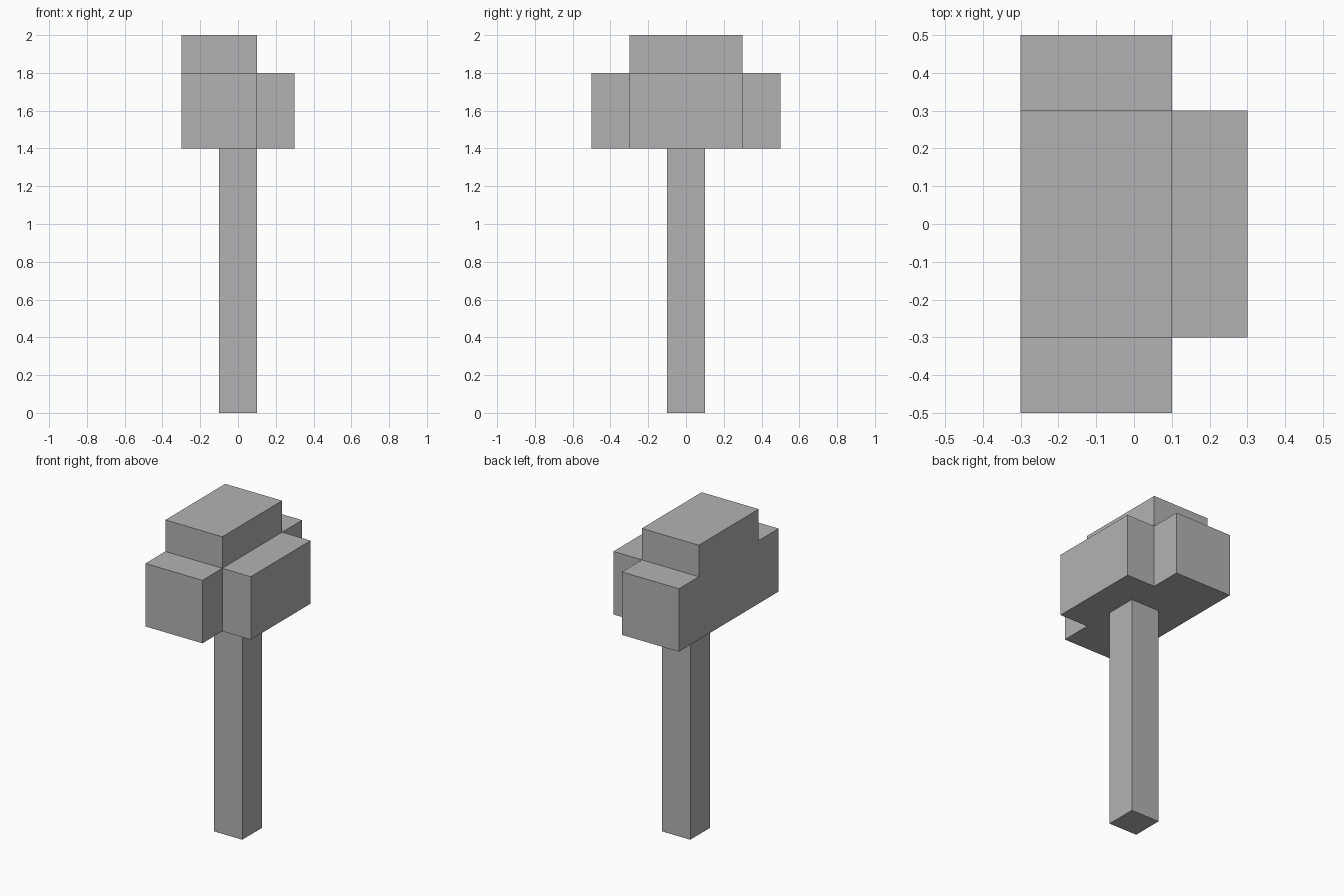
import bpy
import bmesh

cube = bpy.data.objects.get("Cube")
if cube:
    bpy.data.objects.remove(cube, do_unlink=True)

# Single flat grey
grey = bpy.data.materials.new("plain grey")
grey.use_nodes = True
colour = (0.45, 0.45, 0.45, 1)
grey.diffuse_color = colour
grey.node_tree.nodes["Principled BSDF"].inputs["Base Color"].default_value = colour


def prism(name, profile, x0, x1, hidden=None):
    """Extrude a (y, z) profile along x; drop the face pointing along 'hidden'."""
    bm = bmesh.new()
    base = bm.faces.new([bm.verts.new((x0, y, z)) for y, z in profile])
    ext = bmesh.ops.extrude_face_region(bm, geom=[base], use_keep_orig=True)
    moved = [v for v in ext["geom"] if isinstance(v, bmesh.types.BMVert)]
    bmesh.ops.translate(bm, vec=(x1 - x0, 0, 0), verts=moved)
    bmesh.ops.recalc_face_normals(bm, faces=bm.faces)
    if hidden:
        axis, sign = hidden
        covered = [f for f in bm.faces if f.normal[axis] * sign > 0.9]
        bmesh.ops.delete(bm, geom=covered, context="FACES")
    mesh = bpy.data.meshes.new(name)
    bm.to_mesh(mesh)
    bm.free()
    mesh.materials.append(grey)
    obj = bpy.data.objects.new(name, mesh)
    bpy.context.collection.objects.link(obj)
    return obj


def rectangle(half_width, z0, z1):
    return [(-half_width, z0), (half_width, z0), (half_width, z1), (-half_width, z1)]


BOTTOM, SHOULDER, TOP = 1.4, 1.8, 2.0

# Square post, open where it meets the head
prism("post", rectangle(0.1, 0, BOTTOM), -0.1, 0.1, hidden=(2, 1))

# Stepped head with a flat side and a raised middle
half = [(0.5, BOTTOM), (0.5, SHOULDER), (0.3, SHOULDER), (0.3, TOP)]
prism("head", half + [(-y, z) for y, z in reversed(half)], -0.3, 0.1)

# Block standing out from the head's left side
prism("side_block", rectangle(0.3, BOTTOM, SHOULDER), 0.1, 0.3, hidden=(0, -1))
